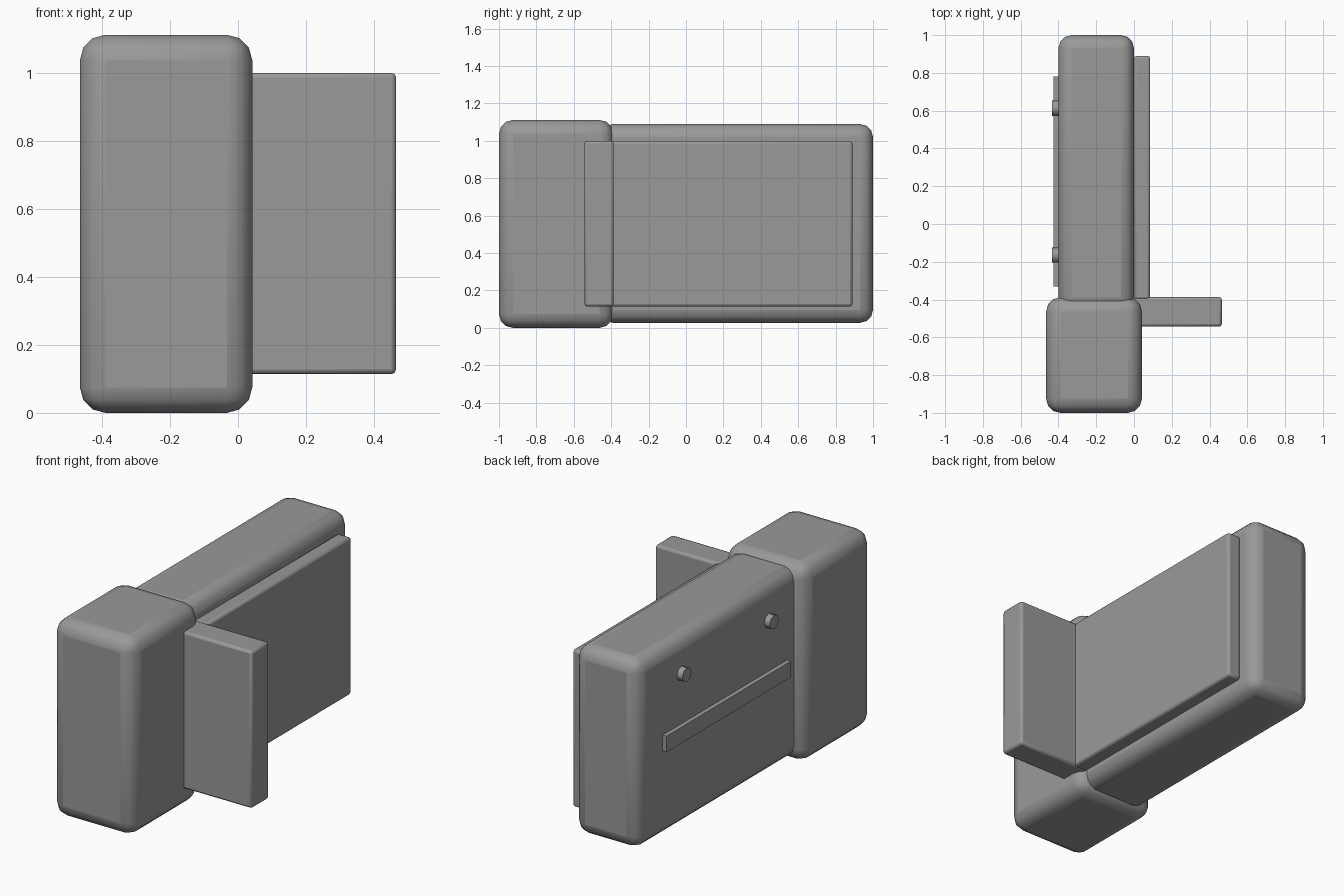
import bpy, math

if "Cube" in bpy.data.objects:
    bpy.data.objects.remove(bpy.data.objects["Cube"])

# Dark grey used on every part
grey = bpy.data.materials.new("dark_grey")
grey.diffuse_color = (0.32, 0.32, 0.32, 1.0)
grey.use_nodes = True
grey.node_tree.nodes["Principled BSDF"].inputs["Base Color"].default_value = grey.diffuse_color


def finish(obj, name, bevel=0.0, segments=1, angle=60):
    obj.name = name
    obj.data.materials.append(grey)
    if bevel:
        mod = obj.modifiers.new("Rounded edges", 'BEVEL')
        mod.width = bevel
        mod.segments = segments
        mod.limit_method = 'ANGLE'
    bpy.ops.object.shade_smooth_by_angle(angle=math.radians(angle))
    return obj


def box(name, x, y, z, bevel=0.0, segments=1):
    """Box from (min, max) ranges with optional rounded edges."""
    bpy.ops.mesh.primitive_cube_add(
        size=1, location=[(a + b) / 2 for a, b in (x, y, z)])
    obj = bpy.context.object
    obj.scale = [b - a for a, b in (x, y, z)]
    bpy.ops.object.transform_apply(location=False, rotation=False, scale=True)
    return finish(obj, name, bevel, segments)


# Thick front grip block
box("front_block", (-0.465, 0.042), (-1.0, -0.388), (0.0, 1.112), 0.075, 3)

# Long main body running back from the block
box("main_body", (-0.40, 0.0), (-0.46, 1.0), (0.027, 1.09), 0.07, 3)

# Flat panel on the right side of the body
box("side_panel", (0.0, 0.086), (-0.40, 0.89), (0.114, 1.0), 0.014, 2)

# Open flap standing out at a right angle
box("open_flap", (0.0, 0.465), (-0.543, -0.387), (0.114, 1.0), 0.014, 2)

# Raised strip on the left side
box("side_strip", (-0.425, -0.39), (-0.33, 0.78), (0.515, 0.605))

# Two small knobs above the strip
for i, y in enumerate((-0.165, 0.613)):
    bpy.ops.mesh.primitive_cylinder_add(
        vertices=8, radius=0.04, depth=0.045,
        location=(-0.4125, y, 0.89), rotation=(0, math.pi / 2, 0))
    finish(bpy.context.object, f"knob_{i + 1}")
